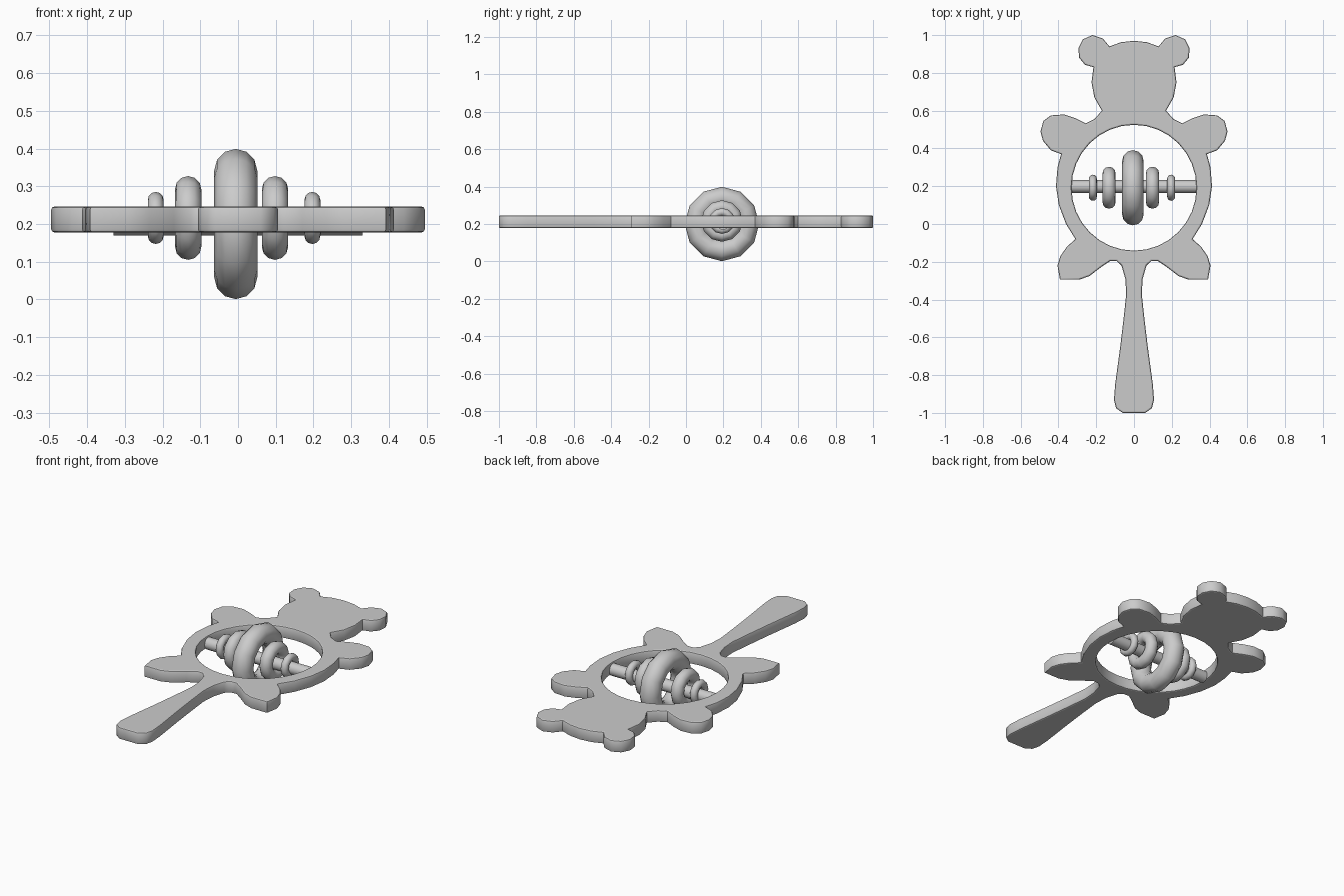
import bpy, math

if "Cube" in bpy.data.objects:
    bpy.data.objects.remove(bpy.data.objects["Cube"])

# Right half of the bear-shaped frame outline, from handle tip up to head top
half = [(0.06, -1), (0.095, -0.975), (0.106, -0.93), (0.1, -0.85), (0.073, -0.65),
        (0.055, -0.5), (0.041, -0.37), (0.046, -0.29), (0.066, -0.22), (0.09, -0.197),
        (0.125, -0.195), (0.17, -0.225), (0.235, -0.275), (0.29, -0.295), (0.392, -0.295),
        (0.405, -0.22), (0.39, -0.17), (0.355, -0.12), (0.31, -0.08), (0.36, 0.0),
        (0.398, 0.1), (0.413, 0.2), (0.405, 0.3), (0.386, 0.37), (0.44, 0.39),
        (0.482, 0.44), (0.495, 0.49), (0.48, 0.545), (0.44, 0.575), (0.37, 0.58),
        (0.31, 0.56), (0.255, 0.533), (0.21, 0.555), (0.17, 0.6), (0.21, 0.67),
        (0.225, 0.75), (0.215, 0.83), (0.26, 0.843), (0.29, 0.88), (0.295, 0.93),
        (0.27, 0.978), (0.22, 1.0), (0.165, 0.982), (0.13, 0.94), (0.07, 0.962), (0, 0.97)]
outline = half + [(-x, y) for x, y in reversed(half[:-1])]
hole = [(0.331 * math.cos(i * math.tau / 32), 0.192 + 0.333 * math.sin(i * math.tau / 32))
        for i in range(32)]


def smooth(ob, angle=40):
    bpy.ops.object.select_all(action='DESELECT')
    ob.select_set(True)
    bpy.context.view_layer.objects.active = ob
    if ob.type != 'MESH':
        bpy.ops.object.convert(target='MESH')
    bpy.ops.object.shade_smooth_by_angle(angle=math.radians(angle))


# Flat frame with a round opening and softened edges
EDGE = 0.008
curve = bpy.data.curves.new("frame", 'CURVE')
curve.dimensions = '2D'
curve.fill_mode = 'BOTH'
curve.extrude = 0.034 - EDGE
curve.bevel_depth = EDGE
curve.bevel_resolution = 1
curve.offset = -EDGE
for pts in (outline, hole):
    s = curve.splines.new('POLY')
    s.points.add(len(pts) - 1)
    for p, (x, y) in zip(s.points, pts):
        p.co = (x, y, 0, 1)
    s.use_cyclic_u = True
frame = bpy.data.objects.new("frame", curve)
bpy.context.collection.objects.link(frame)
frame.location.z = 0.212
smooth(frame)

# Rod across the opening
bpy.ops.mesh.primitive_cylinder_add(vertices=16, radius=0.034, depth=0.66,
                                    location=(0, 0.198, 0.203), rotation=(0, math.pi / 2, 0))
bpy.context.object.name = "rod"
smooth(bpy.context.object)

# Loose rings on the rod: x, half width, outer radius, z
for x, w, r, z in [(-0.218, 0.021, 0.069, 0.216), (-0.132, 0.035, 0.111, 0.216),
                   (-0.006, 0.057, 0.199, 0.2),
                   (0.098, 0.035, 0.111, 0.216), (0.197, 0.021, 0.069, 0.216)]:
    bpy.ops.mesh.primitive_torus_add(major_segments=12, minor_segments=12,
                                     major_radius=r - w, minor_radius=w,
                                     location=(x, 0.192, z), rotation=(0, math.pi / 2, 0))
    bpy.context.object.name = "ring"
    smooth(bpy.context.object, 60)
